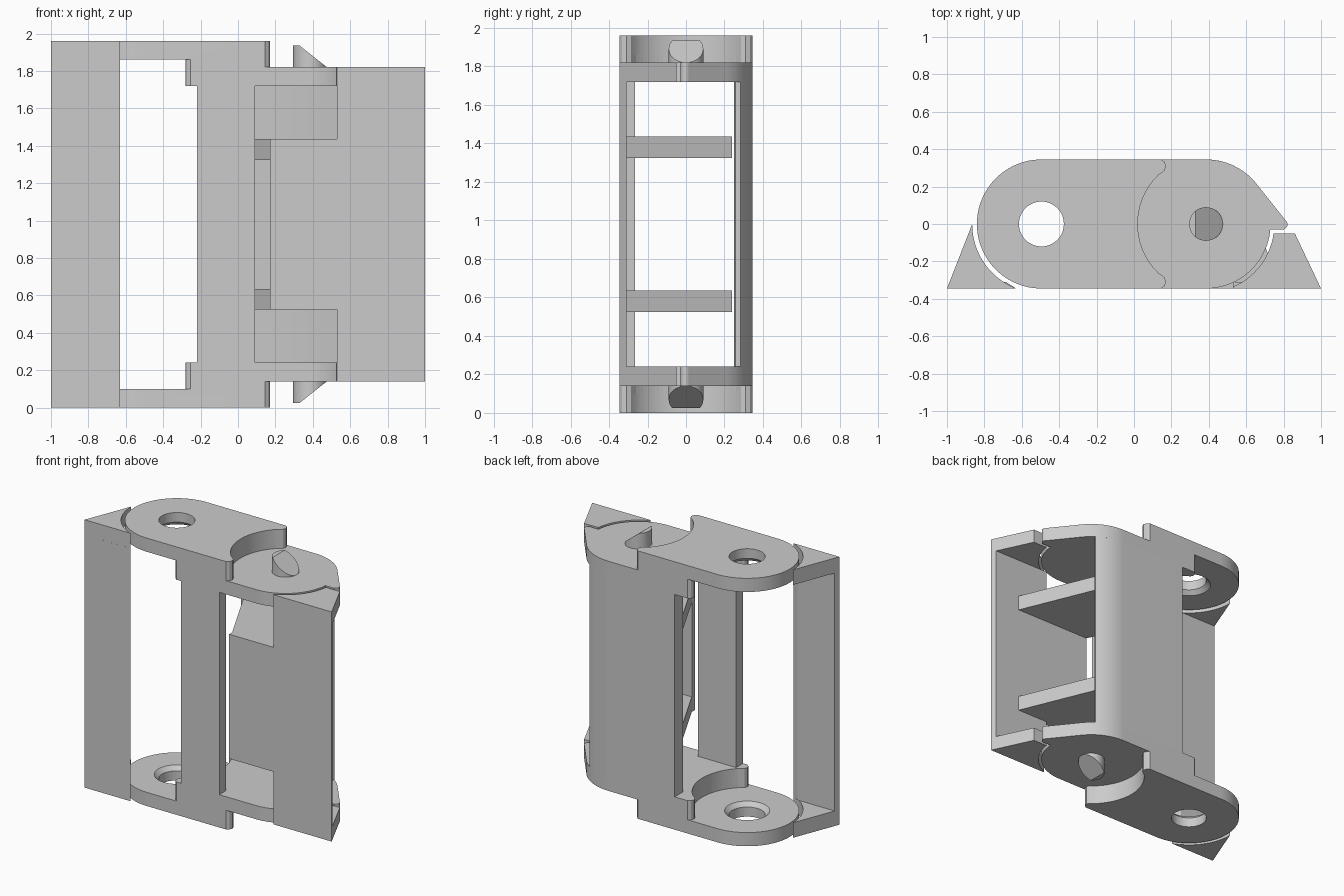
import bpy, bmesh
from math import cos, sin, radians

if "Cube" in bpy.data.objects:
    bpy.data.objects.remove(bpy.data.objects["Cube"])

MID = 0.98            # mirror plane height
PIN, HOLE = 0.385, -0.495   # pivot centres on x


def arc(cx, r, a0, a1, n=24, cy=0.0):
    return [(cx + r * cos(radians(a0 + (a1 - a0) * i / n)),
             cy + r * sin(radians(a0 + (a1 - a0) * i / n))) for i in range(n + 1)]


def finish(name, bm):
    bmesh.ops.recalc_face_normals(bm, faces=bm.faces)
    me = bpy.data.meshes.new(name)
    bm.to_mesh(me)
    bm.free()
    ob = bpy.data.objects.new(name, me)
    bpy.context.collection.objects.link(ob)
    ob.location.z = MID
    return ob


def prisms(name, parts):
    """Extrude each (profile, z0, z1) upward into one mesh; z is relative to MID."""
    bm = bmesh.new()
    for pts, z0, z1 in parts:
        f = bm.faces.new([bm.verts.new((x, y, z0)) for x, y in pts])
        ext = bmesh.ops.extrude_face_region(bm, geom=[f])
        bmesh.ops.translate(bm, vec=(0, 0, z1 - z0),
                            verts=[v for v in ext['geom'] if isinstance(v, bmesh.types.BMVert)])
    return finish(name, bm)


def boolean(ob, other, op):
    m = ob.modifiers.new(op, 'BOOLEAN')
    m.operation, m.object, m.solver = op, other, 'EXACT'
    other.hide_render = True
    other.hide_set(True)


def mirror_z(ob):
    m = ob.modifiers.new('mirror', 'MIRROR')
    m.use_axis = (False, False, True)
    m.use_mirror_merge = False


def rect(x0, x1, y0, y1):
    return [(x0, y0), (x1, y0), (x1, y1), (x0, y1)]


# Concave plate ends with rounded lips, listed bottom to top
tip = [(.145, -.345), (.163, -.332), (.172, -.308), (.163, -.285)]
right_end = tip + arc(PIN, .365, 225.5, 134.5) + [(x, -y) for x, y in reversed(tip)]
left_end = [(HOLE + PIN - x, y) for x, y in reversed(right_end)]

# Side plates: outer ear with hole, filler layer, inner ear with pointed stop
outer = right_end + arc(HOLE, .345, 90, 270, 48)
ear = (arc(PIN, .345, -90, -5, 28) + [(.80, -.03)] + arc(.797, .024, -50, 35, 8, -.002)
       + arc(PIN, .345, 39, 90, 16))
plates = prisms('side_plates', [(outer, .88, .98)])
boolean(plates, prisms('filler_layer', [(right_end + left_end, .84, .88)]), 'UNION')
boolean(plates, prisms('inner_ear', [(ear + left_end, .74, .84)]), 'UNION')

# Hole with chamfered inner rim
bm = bmesh.new()
rings = [[bm.verts.new((x, y, z)) for x, y in arc(HOLE, r, 0, 360 - 7.5, 47)]
         for r, z in ((.16, .87), (.12, .91), (.12, 1.1))]
for lo, hi in zip(rings, rings[1:]):
    for i in range(48):
        bm.faces.new((lo[i - 1], lo[i], hi[i], hi[i - 1]))
bm.faces.new(rings[0])
bm.faces.new(rings[-1])
boolean(plates, finish('hole_cutter', bm), 'DIFFERENCE')
mirror_z(plates)

# Pivot pins with sloped tops
bm = bmesh.new()
f = bm.faces.new([bm.verts.new((x, y, .84)) for x, y in arc(PIN, .09, 0, 350, 35)])
ext = bmesh.ops.extrude_face_region(bm, geom=[f])
bmesh.ops.translate(bm, vec=(0, 0, .115),
                    verts=[v for v in ext['geom'] if isinstance(v, bmesh.types.BMVert)])
cut = bmesh.ops.bisect_plane(bm, geom=bm.verts[:] + bm.edges[:] + bm.faces[:],
                             plane_co=(.33, 0, .955), plane_no=(.115, 0, .145), clear_outer=True)
bmesh.ops.holes_fill(bm, edges=[e for e in bm.edges if e.is_boundary])
pins = finish('pivot_pins', bm)
mirror_z(pins)

# Front and back walls between the side plates
front = prisms('front_wall', [(rect(-.22, .09, -.345, -.265), -.74, .74)])
back = prisms('back_wall', [([(-.15, .25), (-.15, .345)] + arc(PIN, .345, 90, 55, 12)
                            + [(.573, .258), (.555, .25)], -.74, .74)])

# Left cover: thin front strip with wedge ends
wedge_l = [(-1, -.345)] + arc(HOLE, .37, 248.6, 180) 
strip_l = [(-1, -.345), (-.63, -.345), (-.685, -.31), (-.986, -.31)]
left = prisms('left_cover', [(wedge_l, .87, .98), (wedge_l, -.98, -.87), (strip_l, -.87, .87)])

# Right cover: front strip with wedge ends and a tongue reaching to the wall
wedge_r = [(.53, -.345), (1, -.345), (.86, -.05)] + arc(PIN, .365, -8, -67)
strip_r = [(.53, -.345), (1, -.345), (.983, -.31), (.53, -.31)]
right = prisms('right_cover', [(wedge_r, .74, .84), (wedge_r, -.84, -.74), (strip_r, -.74, .74),
                              (rect(.17, .53, -.345, -.31), -.455, .455)])

# Slanted shelves behind the right cover
shelf = [(.17, -.31), (.78, -.31), (.55, .24), (-.11, .24)]
shelves = prisms('shelves', [(shelf, .345, .455), (shelf, -.455, -.345)])

for ob in (plates, pins, front, back, left, right, shelves):
    bpy.ops.object.select_all(action='DESELECT')
    ob.select_set(True)
    bpy.context.view_layer.objects.active = ob
    bpy.ops.object.shade_smooth_by_angle(angle=radians(30))
